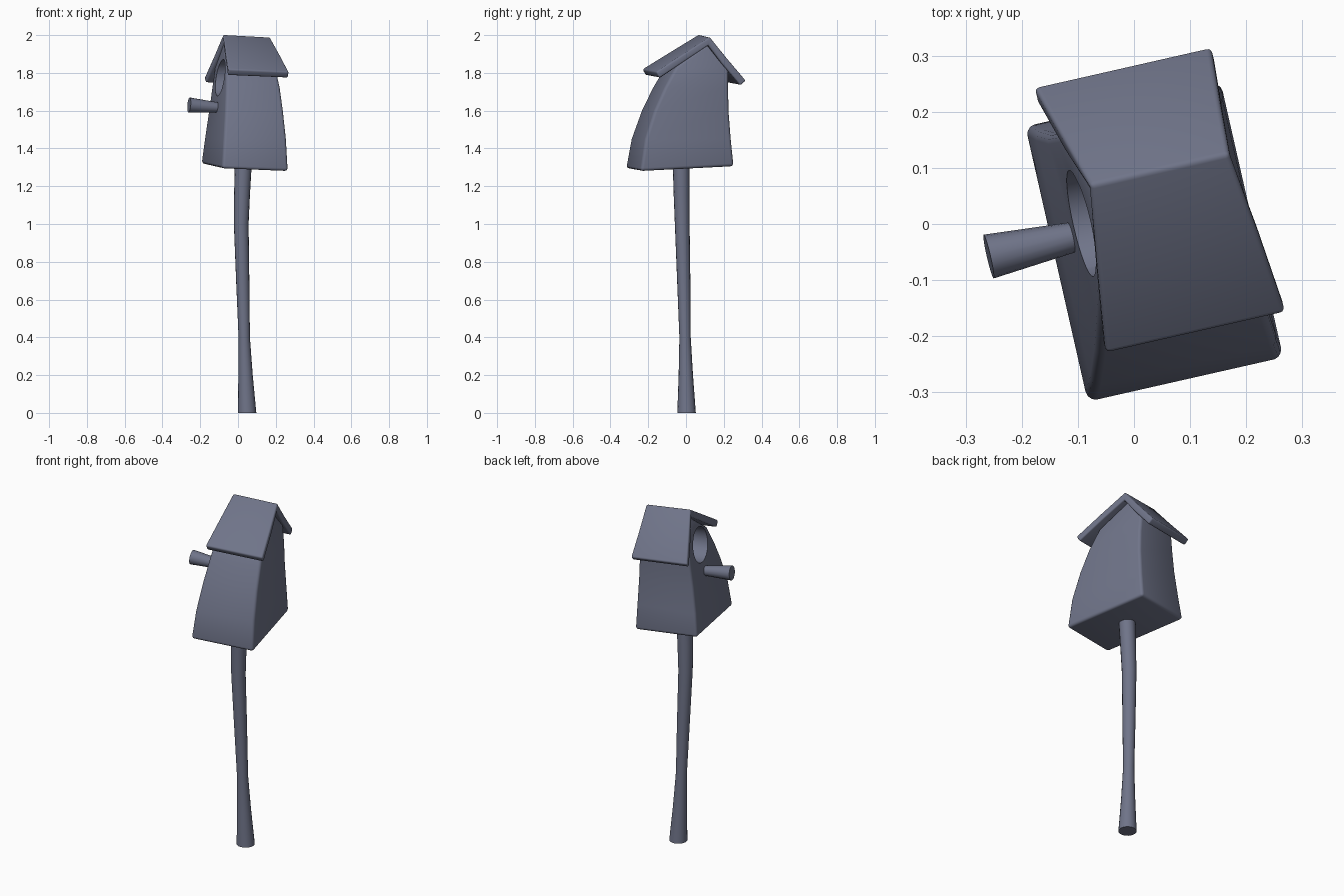
import bpy, bmesh, math
from mathutils import Vector, Matrix

if "Cube" in bpy.data.objects:
    bpy.data.objects.remove(bpy.data.objects["Cube"])

# The house is turned about z; u runs along its ridge, v across its width
TURN = Matrix.Rotation(math.radians(12.8), 4, 'Z')

# One slate blue-grey colour for all parts
slate = bpy.data.materials.new("slate")
slate.diffuse_color = (.16, .175, .25, 1)
slate.use_nodes = True
slate.node_tree.nodes["Principled BSDF"].inputs["Base Color"].default_value = slate.diffuse_color


def P(u, v, z):
    return TURN @ Vector((u, v, z))


def make(name, rings):
    """Loft equal-sized rings of points and cap both ends."""
    bm = bmesh.new()
    vs = [[bm.verts.new(p) for p in r] for r in rings]
    n = len(rings[0])
    for a, b in zip(vs, vs[1:]):
        for i in range(n):
            j = (i + 1) % n
            bm.faces.new((a[i], a[j], b[j], b[i]))
    bm.faces.new(vs[0][::-1])
    bm.faces.new(vs[-1])
    bmesh.ops.recalc_face_normals(bm, faces=bm.faces)
    me = bpy.data.meshes.new(name)
    bm.to_mesh(me)
    bm.free()
    me.materials.append(slate)
    ob = bpy.data.objects.new(name, me)
    bpy.context.collection.objects.link(ob)
    return ob


def select(ob):
    bpy.ops.object.select_all(action='DESELECT')
    ob.select_set(True)
    bpy.context.view_layer.objects.active = ob


def bevel(ob, width):
    m = ob.modifiers.new("round", 'BEVEL')
    m.width, m.segments, m.limit_method = width, 3, 'ANGLE'
    m.angle_limit = math.radians(40)
    select(ob)
    bpy.ops.object.modifier_apply(modifier=m.name)


def smooth(ob, angle=35):
    select(ob)
    bpy.ops.object.shade_smooth_by_angle(angle=math.radians(angle))


def circle(c, r, ax, ay, n):
    return [c + r * (math.cos(t) * ax + math.sin(t) * ay)
            for t in (2 * math.pi * i / n for i in range(n))]


X, Y, Z = Vector((1, 0, 0)), Vector((0, 1, 0)), Vector((0, 0, 1))
U, V = TURN.to_3x3() @ X, TURN.to_3x3() @ Y

# Pole: gently bent, flared at both ends (x, y, z, radius)
pole_path = [(.048, .003, 0, .049), (.040, -.001, .2, .038), (.033, -.005, .4, .030),
             (.025, -.012, .7, .035), (.017, -.020, 1.0, .039),
             (.021, -.023, 1.15, .042), (.029, -.026, 1.34, .045)]
pole = make("pole", [circle(Vector((x, y, z)), r, X, Y, 16) for x, y, z, r in pole_path])
smooth(pole)

# House body: stacked sections (z, v left, v right, u front, u back)
sections = [(1.303, -.293, .214, -.152, .207), (1.45, -.267, .200, -.137, .203),
            (1.60, -.216, .189, -.117, .198), (1.72, -.160, .188, -.100, .194),
            (1.825, -.100, .191, -.084, .184), (1.955, .078, .094, -.058, .152)]
rings = []
for k, (z, vl, vr, uf, ub) in enumerate(sections):
    tilt = 1 if k == 0 else 0
    rings.append([P(u, v, z + tilt * (.05 * v - .04 * u))
                  for u, v in ((uf, vl), (ub, vl), (ub, vr), (uf, vr))])
body = make("house_body", rings)
bevel(body, .034)

# Entrance hole cut into the front wall
cutter = make("hole_cutter", [circle(P(u, .022, 1.775), .097, V, Z, 32) for u in (-.3, -.01)])
cutter.hide_render = True
cut = body.modifiers.new("hole", 'BOOLEAN')
cut.operation, cut.object, cut.solver = 'DIFFERENCE', cutter, 'EXACT'
select(body)
bpy.ops.object.modifier_apply(modifier=cut.name)
bpy.data.objects.remove(cutter)
smooth(body)

# Roof: bent slab, outer line from eave over ridge to eave, with thickness below
# (v, z, u front, u back)
outer = [(-.215, 1.815, -.100, .228), (-.065, 1.908, -.081, .212),
         (.085, 2.000, -.062, .194), (.180, 1.884, -.090, .198), (.279, 1.769, -.120, .204)]
inner = [(.250, 1.743, -.120, .204), (.150, 1.860, -.090, .198),
         (.078, 1.955, -.062, .194), (-.047, 1.876, -.081, .212), (-.195, 1.782, -.100, .228)]
loop = outer + inner
roof = make("roof", [[P(uf, v, z + .004) for v, z, uf, ub in loop],
                     [P(ub, v, z - .010) for v, z, uf, ub in loop]])
# Replace the two end polygons with clean quads
bm = bmesh.new()
bm.from_mesh(roof.data)
bmesh.ops.delete(bm, geom=[f for f in bm.faces if len(f.verts) > 4], context='FACES_ONLY')
bm.verts.ensure_lookup_table()
for o in (0, 10):
    for i in range(4):
        bm.faces.new([bm.verts[o + k] for k in (i, i + 1, 8 - i, 9 - i)])
bmesh.ops.recalc_face_normals(bm, faces=bm.faces)
bm.to_mesh(roof.data)
bm.free()
bevel(roof, .009)
smooth(roof)

# Perch: tapered peg, thicker at the free end
tip, base = Vector((-.259, -.058, 1.630)), Vector((-.085, -.018, 1.615))
axis = (tip - base).normalized()
side = axis.cross(Z).normalized()
up = side.cross(axis)
perch = make("perch", [circle(base, .025, side, up, 16), circle(tip, .040, side, up, 16)])
smooth(perch)
